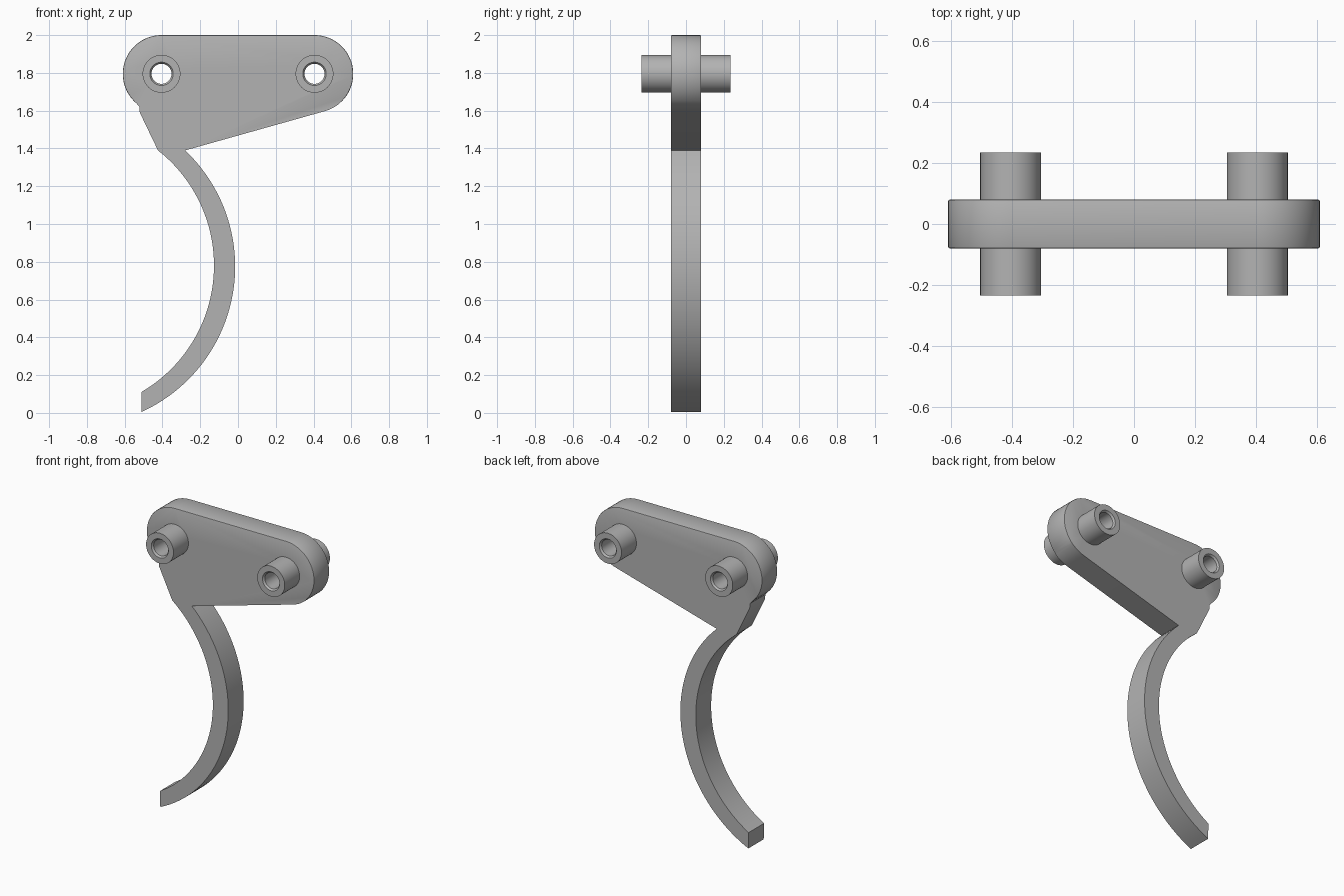
import bpy
import bmesh
from math import sin, cos, radians, pi, asin

cube = bpy.data.objects.get("Cube")
if cube:
    bpy.data.objects.remove(cube, do_unlink=True)

grey = bpy.data.materials.new("plain grey")
grey.use_nodes = True
COLOUR = (0.45, 0.45, 0.45, 1)
grey.diffuse_color = COLOUR
grey.node_tree.nodes["Principled BSDF"].inputs["Base Color"].default_value = COLOUR

HALF = 0.08           # half thickness of the plate
PIN_X, PIN_Z = 0.405, 1.795
ROUND = 0.205         # end radius of the plate
PIN_Y = 0.235


def arc(cx, cz, r, start, end, steps):
    """Points on an arc in the xz plane, angles in degrees."""
    angles = [radians(start + (end - start) * i / steps) for i in range(steps + 1)]
    return [(cx + r * cos(a), cz + r * sin(a)) for a in angles]


def finish(bm, name):
    bmesh.ops.recalc_face_normals(bm, faces=bm.faces)
    mesh = bpy.data.meshes.new(name)
    bm.to_mesh(mesh)
    bm.free()
    mesh.materials.append(grey)
    obj = bpy.data.objects.new(name, mesh)
    bpy.context.collection.objects.link(obj)
    return obj


def smooth(obj):
    bpy.ops.object.select_all(action="DESELECT")
    obj.select_set(True)
    bpy.context.view_layer.objects.active = obj
    bpy.ops.object.shade_smooth_by_angle(angle=radians(30))


def lathe(name, x, profile, steps=48):
    """Closed ring around a y axis through the pin centre; profile is (radius, y)."""
    bm = bmesh.new()
    rings = []
    for i in range(steps):
        a = 2 * pi * i / steps
        rings.append([bm.verts.new((x + r * cos(a), y, PIN_Z + r * sin(a)))
                      for r, y in profile])
    n = len(profile)
    for i in range(steps):
        p, q = rings[i], rings[(i + 1) % steps]
        for j in range(n):
            k = (j + 1) % n
            bm.faces.new((p[j], p[k], q[k], q[j]))
    return finish(bm, name)


# Outline of the plate and its hooked arm, counter-clockwise from the right end
outline = arc(PIN_X, PIN_Z, ROUND, -75, 90, 32)
outline += arc(-PIN_X, PIN_Z, ROUND, 90, 230, 28)
outline += [(-0.522, 1.62), (-0.52, 1.59)]
inner_top = 90 - 48.1 + 10
inner = arc(-0.902, 0.78, 0.775, 51.9, -59.8, 40)
outer = arc(-0.861, 0.775, 0.846, -65.5, 46.6, 40)
outline += [(max(x, -0.512), z) for x, z in inner]
outline += [(max(x, -0.512), max(z, 0)) for x, z in outer]

bm = bmesh.new()
face = bm.faces.new([bm.verts.new((x, -HALF, z)) for x, z in outline])
extruded = bmesh.ops.extrude_face_region(bm, geom=[face], use_keep_orig=True)
for v in extruded["geom"]:
    if isinstance(v, bmesh.types.BMVert):
        v.co.y = HALF
# Fine rounding on the rim of the wide upper part
rim = [e for e in bm.edges
       if abs(e.verts[0].co.y - e.verts[1].co.y) < 0.01
       and min(v.co.z for v in e.verts) > 1.64]
bmesh.ops.recalc_face_normals(bm, faces=bm.faces)
bmesh.ops.bevel(bm, geom=rim, offset=0.005, segments=2, profile=0.5, affect="EDGES")
plate = finish(bm, "trigger_plate")

# Bores for the two bushings
for side in (-1, 1):
    bm = bmesh.new()
    ends = []
    circle = arc(side * PIN_X, PIN_Z, 0.08, 0, 352.5, 47)
    for y in (-0.2, 0.2):
        ends.append([bm.verts.new((x, y, z)) for x, z in circle])
        bm.faces.new(ends[-1])
    for i in range(48):
        j = (i + 1) % 48
        bm.faces.new((ends[0][i], ends[0][j], ends[1][j], ends[1][i]))
    cutter = finish(bm, "bore_cutter")
    cutter.hide_render = True
    bpy.context.view_layer.objects.active = plate
    mod = plate.modifiers.new("bore", "BOOLEAN")
    mod.operation = "DIFFERENCE"
    mod.solver = "EXACT"
    mod.object = cutter
    bpy.ops.object.modifier_apply(modifier=mod.name)
    bpy.data.objects.remove(cutter, do_unlink=True)
smooth(plate)

# Hollow bushings with chamfered bores
tube = [(0.1, -PIN_Y), (0.1, PIN_Y), (0.062, PIN_Y), (0.053, PIN_Y - 0.012),
        (0.053, 0.012 - PIN_Y), (0.062, -PIN_Y)]
for label, side in (("right", -1), ("left", 1)):
    smooth(lathe(label + "_bushing", side * PIN_X, tube))
